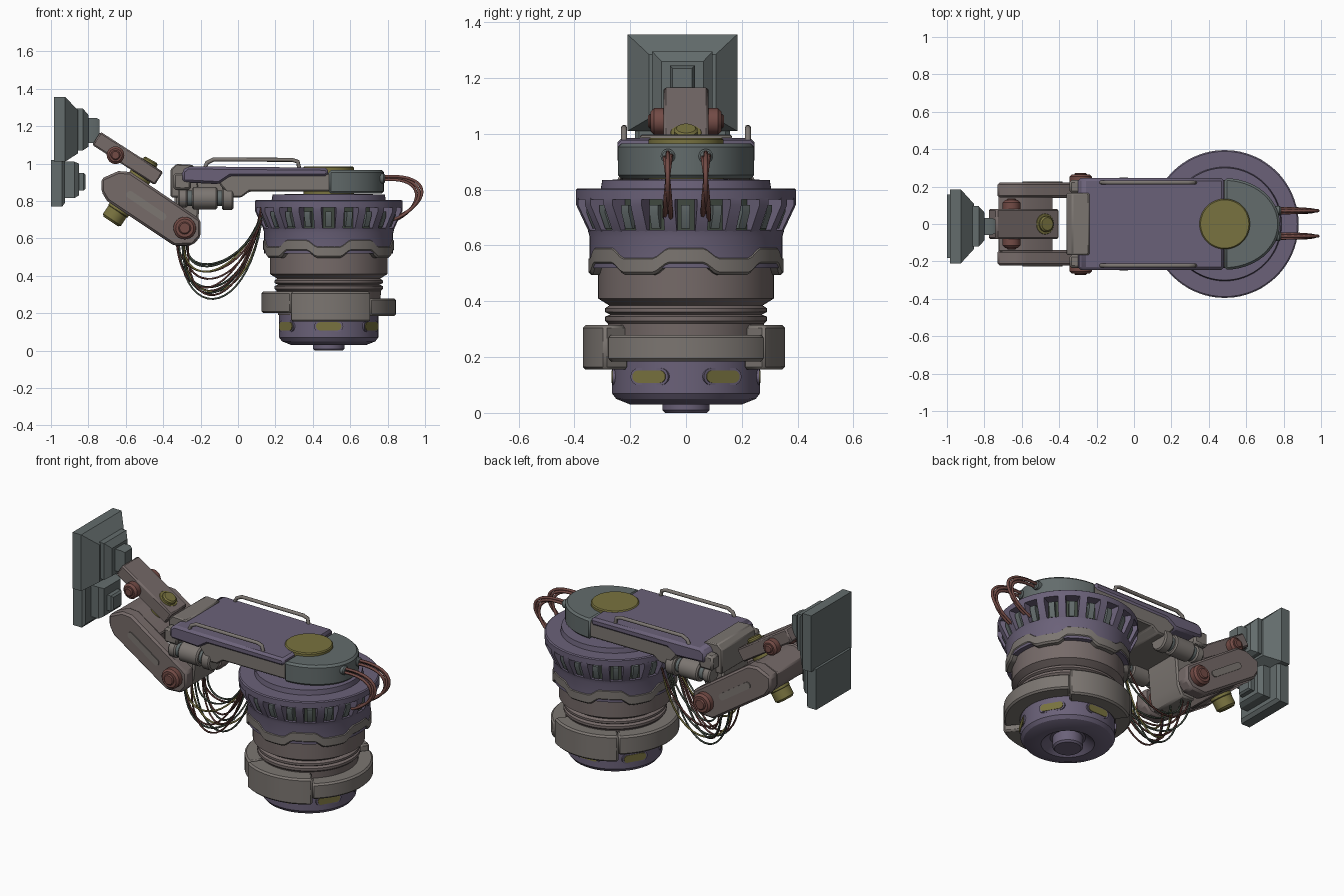
import bpy, bmesh, math, random
from mathutils import Vector, Matrix

if "Cube" in bpy.data.objects:
    bpy.data.objects.remove(bpy.data.objects["Cube"])

random.seed(4)
CX = 0.485  # axis of the round turret


def material(name, rgb):
    m = bpy.data.materials.new(name)
    m.diffuse_color = (*rgb, 1)
    m.use_nodes = True
    m.node_tree.nodes["Principled BSDF"].inputs["Base Color"].default_value = m.diffuse_color
    return m


GREY = material("warm_grey", (0.20, 0.18, 0.165))
MAUVE = material("mauve", (0.18, 0.145, 0.14))
PURPLE = material("purple", (0.145, 0.12, 0.19))
TEAL = material("slate", (0.125, 0.15, 0.15))
YELLOW = material("olive_yellow", (0.19, 0.17, 0.05))
RED = material("dull_red", (0.17, 0.07, 0.06))
DARK = material("dark_green", (0.05, 0.065, 0.05))
WIRE = material("wire_brown", (0.09, 0.035, 0.03))


def build(name, verts, faces, mat, bevel=0.0, mtx=None):
    me = bpy.data.meshes.new(name)
    me.from_pydata([tuple(v) for v in verts], [], faces)
    bm = bmesh.new()
    bm.from_mesh(me)
    bmesh.ops.remove_doubles(bm, verts=bm.verts, dist=1e-6)
    bmesh.ops.recalc_face_normals(bm, faces=bm.faces)
    if mtx:
        bm.transform(mtx)
    bm.to_mesh(me)
    bm.free()
    me.materials.append(mat)
    ob = bpy.data.objects.new(name, me)
    bpy.context.collection.objects.link(ob)
    if bevel:
        mod = ob.modifiers.new("bevel", 'BEVEL')
        mod.width, mod.segments, mod.limit_method = bevel, 1, 'ANGLE'
    return ob


def prism(name, pts, axis, a, b, mat, bevel=0.0, mtx=None):
    """Extrude a 2D outline along x, y or z from a to b."""
    put = {'x': lambda p, t: (t, p[0], p[1]), 'y': lambda p, t: (p[0], t, p[1]),
           'z': lambda p, t: (p[0], p[1], t)}[axis]
    n = len(pts)
    faces = [list(range(n)), list(range(n, 2 * n))]
    faces += [[i, (i + 1) % n, n + (i + 1) % n, n + i] for i in range(n)]
    return build(name, [put(p, a) for p in pts] + [put(p, b) for p in pts], faces, mat, bevel, mtx)


def box(name, x, y, z, mat, bevel=0.0):
    return prism(name, [(x[0], z[0]), (x[1], z[0]), (x[1], z[1]), (x[0], z[1])], 'y', *y, mat, bevel)


def sweep(name, prof, mat, a0=0, a1=360, n=72, shift=lambda a: 0, closed=False, bevel=0.0):
    """Turn an (r, z) profile around the turret axis, fully or over a sector."""
    full = a1 - a0 == 360
    steps = n if full else n + 1
    m = len(prof)
    verts, faces = [], []
    for i in range(steps):
        a = math.radians(a0 + (a1 - a0) * i / n)
        verts += [(CX + r * math.cos(a), r * math.sin(a), z + shift(a)) for r, z in prof]
    for i in range(n):
        p, q = i * m, (i + 1) % steps * m
        for j in range(m if closed else m - 1):
            k = (j + 1) % m
            ids = [p + j, p + k, q + k, q + j]
            if prof[j][0] == 0:
                ids.pop()
            elif prof[k][0] == 0:
                ids.pop(1)
            faces.append(ids)
    if not full:
        faces += [list(range(m)), list(range(n * m, n * m + m))]
    return build(name, verts, faces, mat, bevel)


def cyl(name, p0, p1, r, mat, bevel=0.008, n=32):
    p0, p1 = Vector(p0), Vector(p1)
    d = p1 - p0
    mtx = Matrix.Translation(p0) @ d.to_track_quat('Z', 'Y').to_matrix().to_4x4()
    pts = [(r * math.cos(2 * math.pi * i / n), r * math.sin(2 * math.pi * i / n)) for i in range(n)]
    return prism(name, pts, 'z', 0, d.length, mat, bevel, mtx)


def stadium(w, h, n=8):
    pts = []
    for s, c in ((0, w - h), (math.pi, h - w)):
        pts += [(c + h * math.sin(s + math.pi * i / n), h * math.cos(s + math.pi * i / n)) for i in range(n + 1)]
    return pts


def cables(name, paths, r, mat):
    cu = bpy.data.curves.new(name, 'CURVE')
    cu.dimensions, cu.bevel_depth, cu.bevel_resolution = '3D', r, 1
    for p in paths:
        p = [Vector(v) for v in p]
        s = cu.splines.new('POLY')
        s.points.add(19)
        for i in range(20):
            t = i / 19
            v = p[0]*(1-t)**3 + p[1]*3*t*(1-t)**2 + p[2]*3*t*t*(1-t) + p[3]*t**3
            s.points[i].co = (*v, 1)
    cu.materials.append(mat)
    ob = bpy.data.objects.new(name, cu)
    bpy.context.collection.objects.link(ob)


def around(deg):
    return Matrix.Translation((CX, 0, 0)) @ Matrix.Rotation(math.radians(deg), 4, 'Z')


# Turret: base, neck and flared crown
sweep("base_nub", [(0, 0), (.075, 0), (.085, .01), (.085, .08)], PURPLE)
sweep("base", [(0, .07), (.1, .07), (.15, .03), (.2, .03), (.25, .05), (.265, .07), (.265, .19), (.25, .2), (0, .2)], PURPLE)
sweep("neck", [(0, .19), (.27, .19), (.28, .32), (.29, .33), (.29, .345), (.272, .352), (.29, .362),
               (.29, .375), (.275, .385), (.315, .41), (.315, .54), (0, .54)], MAUVE)
sweep("crown", [(0, .52), (.345, .52), (.345, .63), (.352, .655), (.33, .655), (.33, .765), (.395, .765),
                (.395, .8), (.388, .805), (.305, .805), (.3, .835), (0, .84)], PURPLE)
sweep("stepped_collar", [(.3, .513), (.34, .513), (.35, .523), (.35, .57), (.335, .58), (.3, .58)], GREY, n=144,
      closed=True, shift=lambda a: .018 * max(-1, min(1, 2.5 * math.cos(6 * a))))

# Clamp ring in four stepped sectors
for i, (a0, a1, r, z0, z1) in enumerate([(128, 236, .36, .2, .315), (236, 308, .37, .155, .315),
                                         (308, 412, .36, .185, .28), (52, 128, .355, .155, .315)]):
    sweep(f"clamp_sector_{i}", [(.26, z0), (r, z0), (r, z1), (.26, z1)], GREY, a0, a1, 24, closed=True, bevel=.01)

# Base slots
for k in range(6):
    prism(f"base_slot_rim_{k}", [(x, z + .13) for x, z in stadium(.078, .03)], 'x', .22, .263, PURPLE, 0, around(30 + 60 * k))
    prism(f"base_slot_{k}", [(x, z + .13) for x, z in stadium(.068, .022)], 'x', .22, .267, YELLOW, 0, around(30 + 60 * k))

# Crown teeth and the blocks seated between them
for k in range(20):
    prism(f"crown_tooth_{k}", [(.32, .65), (.35, .65), (.395, .745), (.395, .77), (.32, .77)], 'y',
          -.022, .022, PURPLE, 0, around(9 + 18 * k))
    prism(f"vent_block_{k}", [(.32, .66), (.345, .66), (.37, .72), (.37, .745), (.32, .745)], 'y',
          -.018, .014, TEAL, 0, around(18 * k))
sweep("vent_lining", [(.333, .656), (.333, .764)], DARK)

# Upper arm
prism("arm_body", [(-.04, .82), (.02, .82), (.06, .85), (.5, .85), (.5, .95), (-.1, .95), (-.1, .89)], 'y', -.235, .235, GREY, .008)
box("arm_core", (-.3, 0), (-.15, .15), (.82, .95), GREY, .01)
prism("arm_deck", [(-.3, .9), (-.1, .89), (-.04, .93), (.482, .93), (.482, .978), (-.27, .985), (-.3, .96)],
      'y', -.245, .245, PURPLE, .014)
prism("arm_nose", [(-.36, .82), (-.2, .82), (-.24, .993), (-.33, .998), (-.36, .97)], 'y', -.165, .165, GREY, .006)
for s in (-1, 1):
    box(f"nose_cheek_{s}", (-.345, -.25), (s * .2 - .035, s * .2 + .035), (.86, .95), GREY, .012)
prism("arm_tongue", [(-.34, .56), (-.25, .56), (-.22, .62), (-.2, .84), (-.34, .84)], 'y', -.125, .125, GREY, .01)
head = [(CX + .295 * math.cos(a), .245 * math.sin(a)) for a in [math.pi * (i / 24 - .5) for i in range(25)]]
prism("arm_head", head, 'z', .84, .965, TEAL, .012)
cyl("head_cap", (CX, 0, .83), (CX, 0, .985), .135, YELLOW, .006, 48)

for s in (-1, 1):
    # Side damper
    y = s * .185
    cyl(f"damper_rear_{s}", (-.32, y, .815), (-.27, y, .815), .05, GREY)
    cyl(f"damper_rod_{s}", (-.28, y, .815), (-.05, y, .815), .042, TEAL)
    cyl(f"damper_body_{s}", (-.245, y, .815), (-.11, y, .815), .06, GREY)
    cyl(f"damper_cap_{s}", (-.085, y, .815), (-.025, y, .815), .064, GREY)
    # Grab handle
    y = s * .222
    pts = [(-.18, .97), (-.165, 1.005), (-.13, 1.022), (.29, 1.02), (.32, 1.01), (.328, .97)]
    cu = bpy.data.curves.new(f"handle_{s}", 'CURVE')
    cu.dimensions, cu.bevel_depth, cu.bevel_resolution = '3D', .011, 2
    sp = cu.splines.new('POLY')
    sp.points.add(len(pts) - 1)
    for p, (x, z) in zip(sp.points, pts):
        p.co = (x, y, z, 1)
    cu.materials.append(GREY)
    bpy.context.collection.objects.link(bpy.data.objects.new(f"handle_{s}", cu))
    # Lower link side plate with raised slot
    prism(f"lower_link_plate_{s}", [(-.73, .92), (-.73, .85), (-.7, .8), (-.34, .56), (-.24, .565), (-.2, .61),
                                    (-.2, .7), (-.575, .955), (-.64, .96)], 'y', s * .14, s * .222, MAUVE, .012)
    mtx = Matrix.Translation((-.49, s * .222, .775)) @ Matrix.Rotation(math.radians(34), 4, 'Y')
    prism(f"link_slot_{s}", stadium(.125, .02), 'y', -.006, .006, GREY, 0, mtx)
    # Pivot pins
    for nm, x, z, ya, yb, r in (("elbow", -.285, .655, .13, .265, .06), ("wrist", -.655, 1.045, .06, .127, .047)):
        cyl(f"{nm}_pin_{s}", (x, s * ya, z), (x, s * yb, z), r, RED, .012)
        cyl(f"{nm}_pin_core_{s}", (x, s * ya, z), (x, s * (yb + .009), z), r * .55, RED, .006)

# Lower link web, upper link and the swivel through both
prism("lower_link_web", [(-.725, .92), (-.725, .85), (-.7, .805), (-.54, .7), (-.43, .85), (-.58, .95), (-.64, .955)],
      'y', -.15, .15, MAUVE, .008)
prism("upper_link", [(-.78, 1.1), (-.445, .885), (-.4, .955), (-.735, 1.17)], 'y', -.08, .08, MAUVE, .008)
cyl("swivel_shaft", (-.645, 0, .74), (-.475, 0, 1.005), .062, YELLOW)
cyl("swivel_foot", (-.68, 0, .69), (-.62, 0, .78), .058, YELLOW, .012)
cyl("swivel_top", (-.48, 0, .99), (-.463, 0, 1.02), .042, YELLOW)

# End pads: each a chamfered plate with two stepped blocks
YC = -.013


def pad(name, x0, x1, x2, half, front_half, z, zf):
    rings = [(x0, half, z), (x1, half, z), (x2, front_half, zf)]
    v = [(x, YC + sy * h, zz[k]) for x, h, zz in rings for sy, k in ((-1, 0), (1, 0), (1, 1), (-1, 1))]
    f = [[0, 1, 2, 3], [8, 9, 10, 11]]
    f += [[r + i, r + (i + 1) % 4, r + 4 + (i + 1) % 4, r + 4 + i] for r in (0, 4) for i in range(4)]
    build(name, v, f, TEAL)


pad("upper_pad", -.985, -.925, -.855, .197, .12, (1.01, 1.357), (1.055, 1.285))
pad("upper_pad_block", -.87, -.83, -.80, .108, .075, (1.07, 1.295), (1.09, 1.26))
pad("upper_pad_boss", -.81, -.76, -.74, .045, .035, (1.11, 1.245), (1.12, 1.235))
pad("lower_pad", -1, -.94, -.925, .17, .155, (.77, 1.02), (.79, 1.01))
pad("lower_pad_block", -.93, -.875, -.85, .1, .08, (.815, 1.01), (.83, 1.0))
pad("lower_pad_boss", -.86, -.825, -.815, .05, .04, (.855, .95), (.865, .94))

# Hanging cable loom
for nm, mat, count in (("loom_brown", WIRE, 5), ("loom_green", DARK, 5), ("loom_yellow", YELLOW, 2)):
    paths = []
    for i in range(count):
        y0, y1, d = random.uniform(-.11, .11), random.uniform(-.11, .11), random.uniform(.1, .42)
        paths.append([(random.uniform(-.34, -.26), y0, .57), (-.29, y0, d),
                      (random.uniform(-.05, .06), y1, d + .02), (.125, y1, random.uniform(.68, .79))])
    cables(nm, paths, .0055, mat)

# Rear cable bundles with their sockets
for s in (-1, 1):
    y = .003 + s * .068
    cyl(f"rear_socket_{s}", (.72, y, .92), (.785, y, .92), .026, TEAL, .006, 20)
    cables(f"rear_cable_{s}", [[(.77, y + o, .92 + e), (1.055 - .02 * i, y + o, .945 + e), (1.035 - .02 * i, y - o, .77 + e),
                                (.83, y - o, .70 + e)] for i, (o, e) in enumerate([(0, .01), (.011, 0), (-.011, -.008)])],
           .0085, RED)

# Smooth shading with sharp edges kept
bpy.ops.object.select_all(action='DESELECT')
for ob in bpy.context.scene.objects:
    if ob.type == 'MESH':
        ob.select_set(True)
        bpy.context.view_layer.objects.active = ob
bpy.ops.object.shade_smooth_by_angle(angle=math.radians(30))
